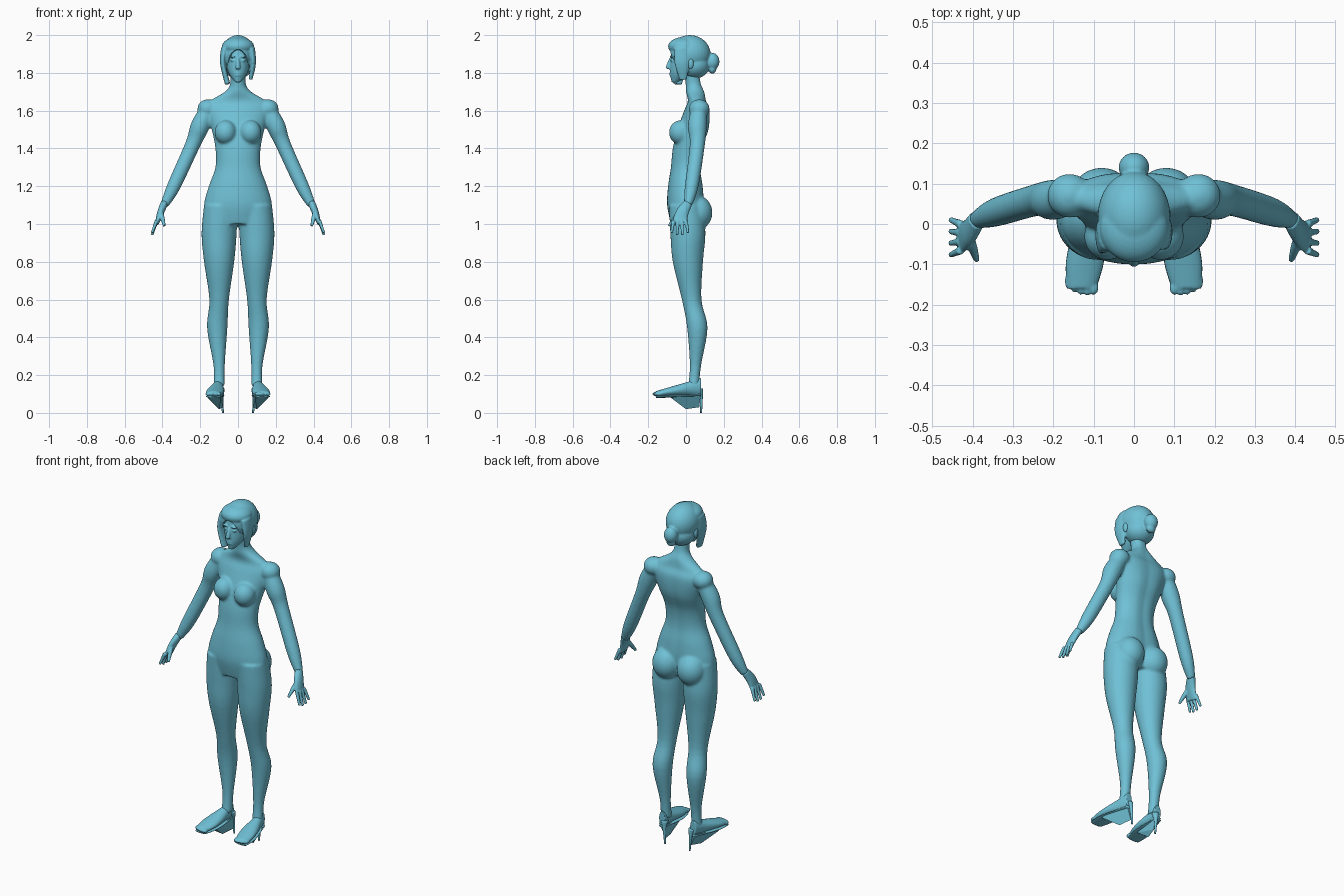
import bpy, bmesh, math
from mathutils import Vector, Matrix

cube = bpy.data.objects.get("Cube")
if cube:
    bpy.data.objects.remove(cube, do_unlink=True)

COLOUR = (0.16, 0.53, 0.67, 1)
blue = bpy.data.materials.new("sky_blue")
blue.use_nodes = True
blue.diffuse_color = COLOUR
blue.node_tree.nodes["Principled BSDF"].inputs["Base Color"].default_value = COLOUR

SIDES = {"left": 1, "right": -1}
FORWARD, UP, DOWN = Vector((0, -1, 0)), Vector((0, 0, 1)), Vector((0, 0, -1))


def blob(bm, center, radii, side=1):
    """Ellipsoid, optionally on the mirrored side."""
    x, y, z = center
    matrix = Matrix.Translation((x * side, y, z)) @ Matrix.Diagonal((*radii, 1))
    bmesh.ops.create_uvsphere(bm, u_segments=32, v_segments=20, radius=1, matrix=matrix)


def spline(stations, steps=5):
    """Smooth interpolation through all station tuples."""
    padded = [stations[0], *stations, stations[-1]]
    rows = []
    for before, start, end, after in zip(padded, padded[1:], padded[2:], padded[3:]):
        for k in range(steps):
            t = k / steps
            row = []
            for p, a, b, n in zip(before, start, end, after):
                slope_in, slope_out = (b - p) / 2, (n - a) / 2
                ease = t * t * (3 - 2 * t)
                row.append(a + (b - a) * ease + slope_in * t * (1 - t) ** 2
                           - slope_out * t * t * (1 - t))
            rows.append(row)
    return rows + [list(stations[-1])]


def loft(bm, stations, side=1, axis=None, up=-FORWARD, groove=0, segments=32):
    """Tube through stations of x, y, z, half width and optional half depth."""
    rows = spline(stations)
    centers = [Vector((row[0] * side, row[1], row[2])) for row in rows]
    last = len(rows) - 1
    rings = []
    for i, row in enumerate(rows):
        along = axis or (centers[min(i + 1, last)] - centers[max(i - 1, 0)]).normalized()
        depth_dir = (up - along * up.dot(along)).normalized()
        width_dir = depth_dir.cross(along)
        ring = []
        for k in range(segments):
            angle = math.tau * k / segments
            dent = 1 - groove * math.exp(-16 * (angle - math.pi / 2) ** 2)
            offset = (width_dir * row[3] * math.cos(angle)
                      + depth_dir * row[-1] * dent * math.sin(angle))
            ring.append(bm.verts.new(centers[i] + offset))
        rings.append(ring)
    for lower, upper in zip(rings, rings[1:]):
        for k in range(segments):
            bm.faces.new((lower[k - 1], lower[k], upper[k], upper[k - 1]))
    bm.faces.new(rings[0][::-1])
    bm.faces.new(rings[-1])


def finish(bm, name, voxel=0, smooth=3, cutter=None, shade=True):
    """Make an object; a voxel size fuses its pieces into one skin."""
    bmesh.ops.recalc_face_normals(bm, faces=bm.faces)
    mesh = bpy.data.meshes.new(name)
    bm.to_mesh(mesh)
    bm.free()
    mesh.materials.append(blue)
    mesh.polygons.foreach_set("use_smooth", [shade] * len(mesh.polygons))
    ob = bpy.data.objects.new(name, mesh)
    bpy.context.collection.objects.link(ob)
    if voxel:
        fuse = ob.modifiers.new("fuse", 'REMESH')
        fuse.mode = 'VOXEL'
        fuse.voxel_size = voxel
        fuse.use_smooth_shade = True
        soften = ob.modifiers.new("soften", 'SMOOTH')
        soften.iterations = smooth
    if cutter:
        cut = ob.modifiers.new("opening", 'BOOLEAN')
        cut.operation = 'DIFFERENCE'
        cut.object = cutter
    return ob


def centred(stations):
    """Put stations of y, z, half width, half depth on the middle plane."""
    return [(0, *station) for station in stations]


# Body: torso, neck, legs and arms fused into one skin
torso = centred([(0, 1, .16, .08), (0, 1.1, .18, .1), (0, 1.2, .155, .095),
                 (0, 1.3, .12, .08), (.01, 1.4, .12, .08), (.04, 1.5, .14, .085),
                 (.06, 1.6, .17, .07), (.06, 1.65, .15, .05), (.05, 1.7, .07, .05),
                 (.04, 1.74, .042, .042), (.03, 1.8, .042, .042)])
leg = [(.09, 0, 1.1, .09), (.1, .01, .95, .093), (.1, .01, .8, .08), (.1, .03, .6, .052),
       (.11, .06, .45, .054), (.1, .05, .25, .03), (.1, .04, .14, .03)]
arm = [(.15, .07, 1.62, .04), (.2, .06, 1.52, .05), (.24, .06, 1.42, .04),
       (.34, .03, 1.2, .036), (.39, .01, 1.1, .022)]
bm = bmesh.new()
loft(bm, torso, axis=UP, groove=.1)
for side in SIDES.values():
    loft(bm, leg, side, axis=DOWN)
    loft(bm, arm, side)
    # Breast, buttock and shoulder
    blob(bm, (.066, -.03, 1.485), (.058, .06, .064), side)
    blob(bm, (.08, .06, 1.06), (.08, .08, .09), side)
    blob(bm, (.16, .07, 1.61), (.055, .055, .05), side)
finish(bm, "body", voxel=.007, smooth=8)

# Hands: palm, four spread fingers and thumb
for label, side in SIDES.items():
    bm = bmesh.new()
    loft(bm, [(.39, .01, 1.11, .02, .024), (.41, -.02, 1.06, .018, .034),
              (.43, -.035, 1, .01, .04)], side)
    for i in range(4):
        spread = i - 1.5
        y = -.033 + .022 * spread
        tip = .94 + .006 * spread ** 2
        loft(bm, [(.43, y, 1.02, .01), (.455, y + .007 * spread, tip, .007)],
             side, segments=16)
    loft(bm, [(.41, -.03, 1.07, .013), (.4, -.06, 1.03, .012), (.39, -.09, .99, .007)],
         side, segments=16)
    finish(bm, label + "_hand", voxel=.0035)

# Head with nose, lips, brows, eyes and ears
bm = bmesh.new()
loft(bm, centred([(-.06, 1.75, .015, .016), (-.025, 1.8, .05, .06),
                  (0, 1.87, .065, .083), (0, 1.95, .06, .07)]), axis=UP)
loft(bm, centred([(-.08, 1.88, .007, .007), (-.095, 1.83, .013, .012),
                  (-.085, 1.82, .01, .01)]), axis=DOWN, segments=16)
for lip_height in (1.787, 1.798):
    blob(bm, (0, -.076, lip_height), (.018, .012, .006))
for side in SIDES.values():
    blob(bm, (.027, -.077, 1.887), (.02, .009, .006), side)
    blob(bm, (.027, -.073, 1.866), (.014, .01, .007), side)
    blob(bm, (.08, .025, 1.85), (.012, .016, .03), side)
finish(bm, "head", voxel=.004)

# Hair cap with side locks and bun, opened at the face
bm = bmesh.new()
blob(bm, (0, -.1, 1.82), (.062, .09, .105))
opening = finish(bm, "face_opening_cutter")
opening.hide_render = True
opening.hide_viewport = True

bm = bmesh.new()
blob(bm, (0, .02, 1.9), (.09, .11, .1))
blob(bm, (0, -.01, 1.94), (.085, .085, .05))
blob(bm, (0, .045, 1.84), (.08, .08, .07))
loft(bm, [(-.07, -.02, 1.93, .02, .045), (-.08, -.03, 1.85, .015, .045),
          (-.055, -.045, 1.74, .014, .022)])
loft(bm, [(.07, -.02, 1.93, .02, .045), (.08, -.02, 1.85, .015, .04),
          (.066, -.015, 1.765, .01, .02)])
blob(bm, (0, .14, 1.86), (.038, .037, .046))
blob(bm, (0, .14, 1.82), (.028, .02, .025))
finish(bm, "hair", voxel=.005, cutter=opening)

# Feet taper from heel to toe by rule; the soles follow their underside
foot, sole = [], []
for t in (0, .25, .5, .75, 1):
    x, y, z = .1 + .03 * t, .08 - .24 * t, .14 - .04 * t
    width = .02 + .027 * math.sin(2.5 * t ** 1.3)
    depth = .045 - .03 * t
    foot.append((x, y, z, width, depth))
    sole.append((x, y, z - depth, width, .007))
arch = [(.09, -.08, .08), (.16, -.08, .08), (.12, .08, .11), (.08, .08, .11),
        (.1, 0, .02), (.08, .07, .03)]
for label, side in SIDES.items():
    bm = bmesh.new()
    loft(bm, foot, side, axis=FORWARD, up=UP)
    for i in range(5):
        size = .012 - .001 * i
        blob(bm, (.1 + .016 * i, -.16 + .002 * (i - 1) ** 2, .1), (size, .018, size), side)
    finish(bm, label + "_foot", voxel=.004)

    bm = bmesh.new()
    loft(bm, sole, side, axis=FORWARD, up=UP)
    finish(bm, label + "_shoe_sole")

    bm = bmesh.new()
    for x, y, z in arch:
        bm.verts.new((x * side, y, z))
    bmesh.ops.convex_hull(bm, input=bm.verts)
    finish(bm, label + "_shoe_arch", shade=False)

    bm = bmesh.new()
    loft(bm, [(.09, .07, .13, .02), (.085, .08, .08, .009), (.08, .08, 0, .005)],
         side, axis=DOWN, segments=16)
    finish(bm, label + "_shoe_heel")
